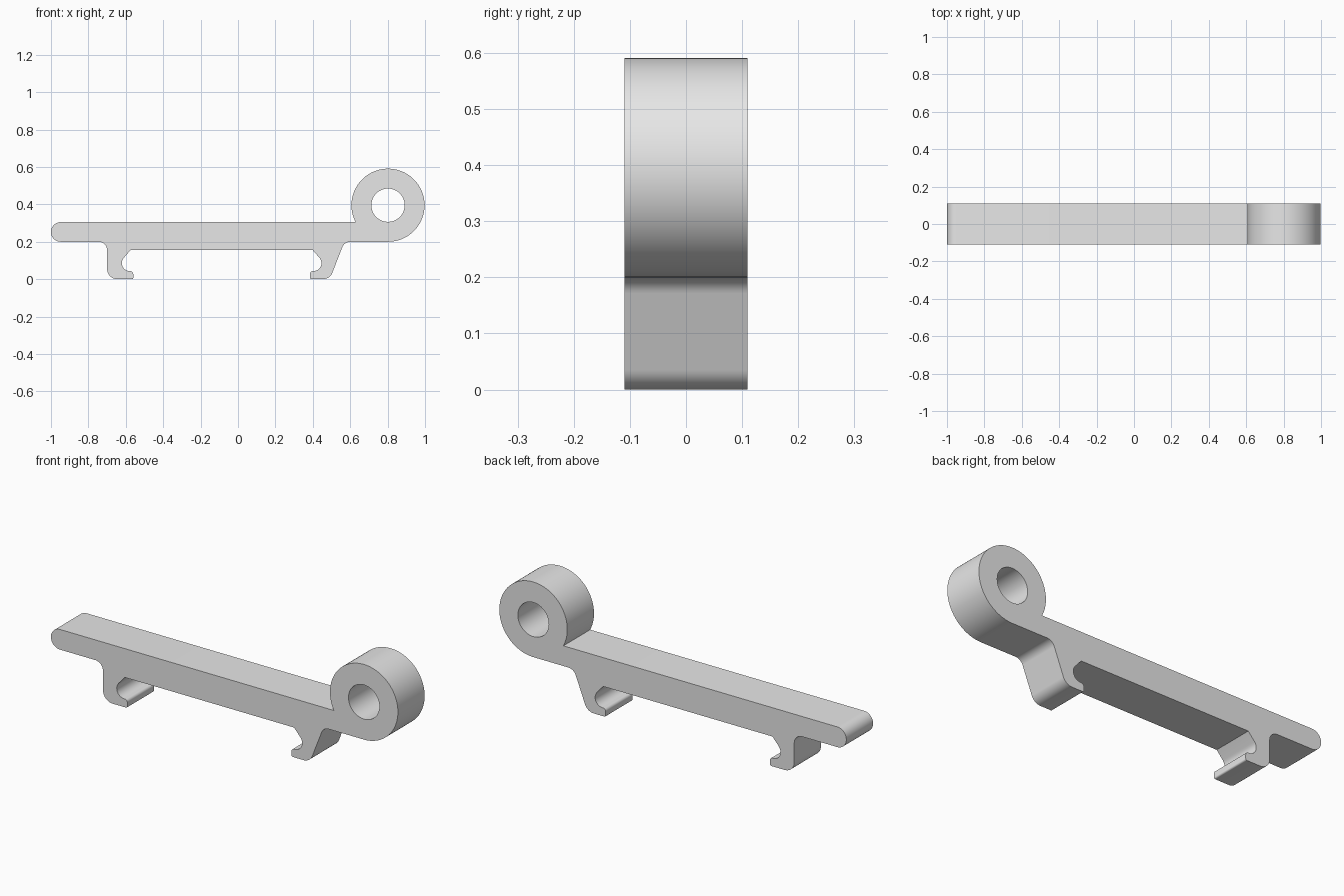
import bpy
import bmesh
from math import cos, sin, tan, radians, atan2, sqrt
from mathutils import Vector

cube = bpy.data.objects.get("Cube")
if cube:
    bpy.data.objects.remove(cube, do_unlink=True)

WIDTH = 0.22
BAR_TOP, BAR_BOTTOM, RAIL = 0.305, 0.2, 0.155
EYE = Vector((0.802, 0.3955))
EYE_R, HOLE_R = EYE.y - BAR_BOTTOM, 0.089


def arc(centre, radius, start, end, steps):
    """Points along an arc, angles in radians."""
    return [centre + radius * Vector((cos(a), sin(a)))
            for a in (start + (end - start) * i / steps for i in range(steps + 1))]


def rounded(before, corner, after, radius, steps=10):
    """Replace a corner by a tangent arc."""
    if radius == 0:
        return [corner]
    u, v = (before - corner).normalized(), (after - corner).normalized()
    half = u.angle(v) / 2
    centre = corner + (u + v).normalized() * radius / sin(half)
    a, b = (corner + d * radius / tan(half) - centre for d in (u, v))
    start = atan2(a.y, a.x)
    sweep = atan2(a.x * b.y - a.y * b.x, a.dot(b))
    return arc(centre, radius, start, start + sweep, steps)


def hook(root, side):
    """Clip hook corners (x, z, radius), from the lip base up to the rail."""
    lip = root - side * 0.015
    return [(lip, 0, 0.008), (lip, 0.043, 0.015),
            (root + side * 0.098, 0.043, 0.043), (root, RAIL, 0)]


# Side profile: bar end, left clip, right clip, then the eye
join_x = EYE.x - sqrt(EYE_R ** 2 - (EYE.y - BAR_TOP) ** 2)
corners = [(join_x, BAR_TOP, 0),
           (-1, BAR_TOP, 0.052), (-1, BAR_BOTTOM, 0.052),
           (-0.70, BAR_BOTTOM, 0.045), (-0.70, 0, 0.055)]
corners += hook(-0.575, -1)
corners += hook(0.40, 1)[::-1]
corners += [(0.491, 0, 0.055), (0.569, BAR_BOTTOM, 0.045), (EYE.x, BAR_BOTTOM, 0)]

pts = [Vector(c[:2]) for c in corners]
outline = []
for i, c in enumerate(corners):
    outline += rounded(pts[i - 1], pts[i], pts[(i + 1) % len(pts)], c[2])
join_angle = atan2(BAR_TOP - EYE.y, join_x - EYE.x) + radians(360)
outline += arc(EYE, EYE_R, radians(-90), join_angle, 72)[1:-1]
hole = arc(EYE, HOLE_R, 0, radians(360), 48)[:-1]

# Filled flat curve with the pin hole, thickened to the bar width
curve = bpy.data.curves.new("clip_bar_profile", "CURVE")
curve.dimensions = "2D"
curve.fill_mode = "BOTH"
curve.extrude = WIDTH / 2
for loop in (outline, hole):
    spline = curve.splines.new("POLY")
    spline.points.add(len(loop) - 1)
    for point, p in zip(spline.points, loop):
        point.co = (p.x, p.y, 0, 1)
    spline.use_cyclic_u = True
helper = bpy.data.objects.new("clip_bar_profile", curve)
bpy.context.collection.objects.link(helper)
bpy.context.view_layer.update()
depsgraph = bpy.context.evaluated_depsgraph_get()
mesh = bpy.data.meshes.new_from_object(helper.evaluated_get(depsgraph))
bpy.data.objects.remove(helper, do_unlink=True)

# Stand the profile upright and weld the caps to the walls
bm = bmesh.new()
bm.from_mesh(mesh)
for v in bm.verts:
    v.co = (v.co.x, -v.co.z, v.co.y)
bmesh.ops.remove_doubles(bm, verts=bm.verts, dist=0.0002)
bmesh.ops.recalc_face_normals(bm, faces=bm.faces)
bm.to_mesh(mesh)
bm.free()

# Plain grey material
grey = bpy.data.materials.new("light_grey")
grey.use_nodes = True
grey.diffuse_color = (0.8, 0.8, 0.8, 1)
grey.node_tree.nodes["Principled BSDF"].inputs["Base Color"].default_value = (0.8, 0.8, 0.8, 1)
mesh.materials.clear()
mesh.materials.append(grey)

bar = bpy.data.objects.new("clip_bar_with_eye", mesh)
bpy.context.collection.objects.link(bar)
bpy.ops.object.select_all(action="DESELECT")
bar.select_set(True)
bpy.context.view_layer.objects.active = bar
bpy.ops.object.shade_smooth_by_angle(angle=radians(30))
